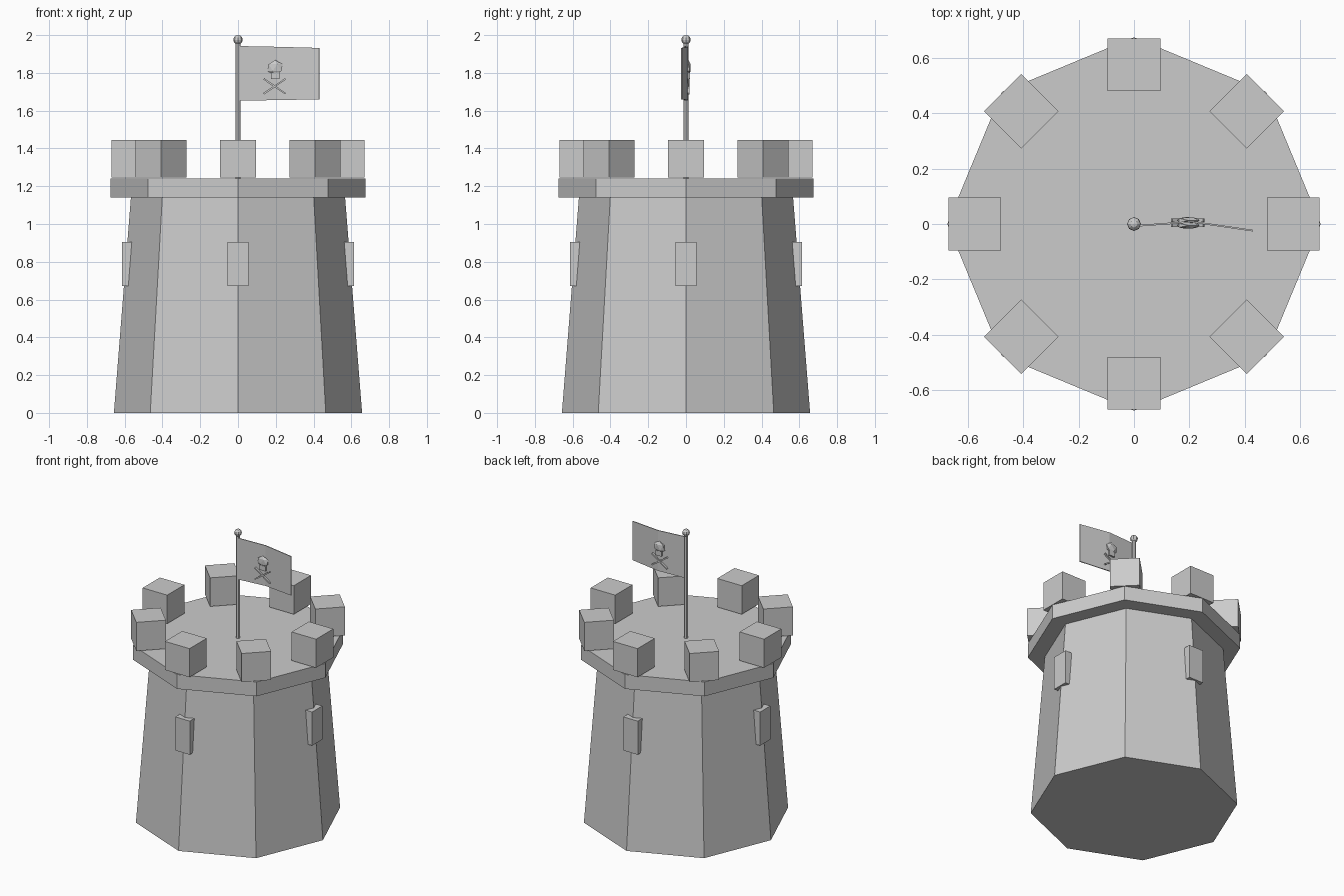
import bpy, bmesh
from math import pi, cos, sin
from mathutils import Matrix, Vector

cube = bpy.data.objects.get("Cube")
if cube:
    bpy.data.objects.remove(cube)

stone = bpy.data.materials.new("plain_grey")
stone.use_nodes = True
GREY = (0.6, 0.6, 0.6, 1)
stone.diffuse_color = GREY
stone.node_tree.nodes["Principled BSDF"].inputs["Base Color"].default_value = GREY


def finish(name, bm):
    bmesh.ops.recalc_face_normals(bm, faces=bm.faces)
    mesh = bpy.data.meshes.new(name)
    bm.to_mesh(mesh)
    bm.free()
    mesh.materials.append(stone)
    ob = bpy.data.objects.new(name, mesh)
    bpy.context.scene.collection.objects.link(ob)
    return ob


def box(name, size, matrix):
    bm = bmesh.new()
    bmesh.ops.create_cube(bm, size=1, matrix=matrix @ Matrix.Diagonal((*size, 1)))
    return finish(name, bm)


def frustum(name, r_low, r_high, z_low, z_high, sides=8):
    bm = bmesh.new()
    bmesh.ops.create_cone(bm, cap_ends=True, segments=sides, radius1=r_low, radius2=r_high,
                          depth=z_high - z_low,
                          matrix=Matrix.Translation((0, 0, (z_low + z_high) / 2)))
    return finish(name, bm)


def turned(angle, radius, z):
    return Matrix.Rotation(angle, 4, "Z") @ Matrix.Translation((radius, 0, z))


# Tower body and overhanging platform, corners on the axes
frustum("tower_body", 0.657, 0.567, 0, 1.14)
frustum("platform", 0.675, 0.675, 1.14, 1.24)

# Ring of battlement blocks
for i in range(8):
    box(f"battlement_{i + 1}", (0.19, 0.19, 0.2), turned(i * pi / 4, 0.576, 1.345))

# Window slabs straddling four corners
for i, side in enumerate(("left", "back", "right", "front")):
    box(f"window_{side}", (0.09, 0.112, 0.235), turned(i * pi / 2, 0.568, 0.788))

# Flagpole with ball
frustum("flagpole", 0.014, 0.014, 1.24, 1.97)
bm = bmesh.new()
bmesh.ops.create_uvsphere(bm, u_segments=8, v_segments=6, radius=0.025,
                          matrix=Matrix.Translation((0, 0, 1.975)))
finish("pole_ball", bm)

# Flag: thin sheet with a fold
bm = bmesh.new()
columns = []
for x, y, low, high in ((0.005, -0.007, 1.653, 1.942), (0.21, 0.008, 1.656, 1.938),
                        (0.43, -0.024, 1.66, 1.932)):
    columns.append([bm.verts.new((x, y, z)) for z in (low, high)])
for a, b in zip(columns, columns[1:]):
    bm.faces.new((a[0], b[0], b[1], a[1]))
flag = finish("flag", bm)
sheet = flag.modifiers.new("thickness", "SOLIDIFY")
sheet.thickness = 0.006
sheet.offset = 0

# Raised emblem on both faces of the flag
for side, y in (("front", -0.005), ("back", 0.013)):
    bm = bmesh.new()
    place = Matrix.Translation((0.196, y, 1.828)) @ Matrix.Diagonal((0.046, 0.014, 0.04, 1))
    bmesh.ops.create_icosphere(bm, subdivisions=1, radius=1, matrix=place)
    finish(f"emblem_skull_{side}", bm)
    box(f"emblem_jaw_{side}", (0.044, 0.016, 0.034), Matrix.Translation((0.198, y, 1.784)))
    for label, tilt in (("rising", -0.6), ("falling", 0.6)):
        box(f"emblem_bone_{label}_{side}", (0.14, 0.012, 0.009),
            Matrix.Translation((0.194, y, 1.729)) @ Matrix.Rotation(tilt, 4, "Y"))
